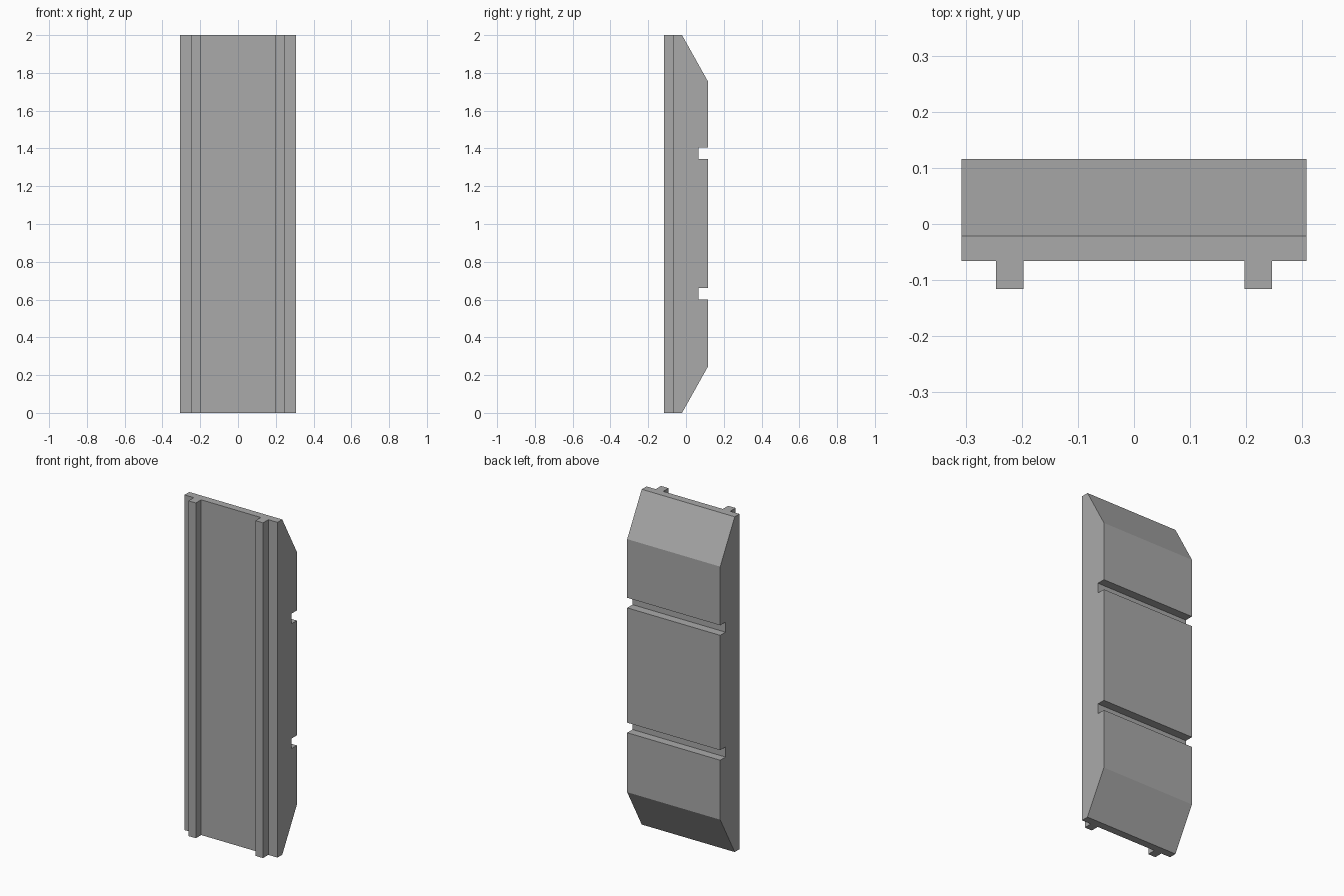
import bpy
import bmesh

cube = bpy.data.objects.get("Cube")
if cube:
    bpy.data.objects.remove(cube, do_unlink=True)

# Plain grey material
grey = bpy.data.materials.new("plain grey")
grey.use_nodes = True
colour = (0.4, 0.4, 0.4, 1)
grey.diffuse_color = colour
grey.node_tree.nodes["Principled BSDF"].inputs["Base Color"].default_value = colour

HALF_WIDTH = 0.307
FRONT, BACK = -0.066, 0.116
RIB_FRONT = -0.116
GROOVE_FLOOR = 0.066
HEIGHT = 2.0


def extrude_profile(name, profile, offset):
    """Close a polygon and extrude it along the offset vector."""
    bm = bmesh.new()
    face = bm.faces.new([bm.verts.new(p) for p in profile])
    result = bmesh.ops.extrude_face_region(bm, geom=[face], use_keep_orig=True)
    moved = [v for v in result["geom"] if isinstance(v, bmesh.types.BMVert)]
    bmesh.ops.translate(bm, verts=moved, vec=offset)
    bmesh.ops.recalc_face_normals(bm, faces=bm.faces)
    mesh = bpy.data.meshes.new(name)
    bm.to_mesh(mesh)
    bm.free()
    mesh.materials.append(grey)
    obj = bpy.data.objects.new(name, mesh)
    bpy.context.collection.objects.link(obj)
    return obj


# Slab side profile: sloped ends and two grooves across the back
side = [(FRONT, 0), (-0.021, 0), (BACK, 0.245)]
for low, high in ((0.6, 0.66), (1.345, 1.405)):
    side += [(BACK, low), (GROOVE_FLOOR, low), (GROOVE_FLOOR, high), (BACK, high)]
side += [(BACK, 1.755), (-0.021, HEIGHT), (FRONT, HEIGHT)]
extrude_profile("grooved_slab", [(-HALF_WIDTH, y, z) for y, z in side],
                (2 * HALF_WIDTH, 0, 0))

# Two full-height ribs on the front
for name, sign in (("left_rib", 1), ("right_rib", -1)):
    inner, outer = 0.197 * sign, 0.246 * sign
    base = [(inner, RIB_FRONT, 0), (outer, RIB_FRONT, 0),
            (outer, FRONT, 0), (inner, FRONT, 0)]
    extrude_profile(name, base, (0, 0, HEIGHT))
